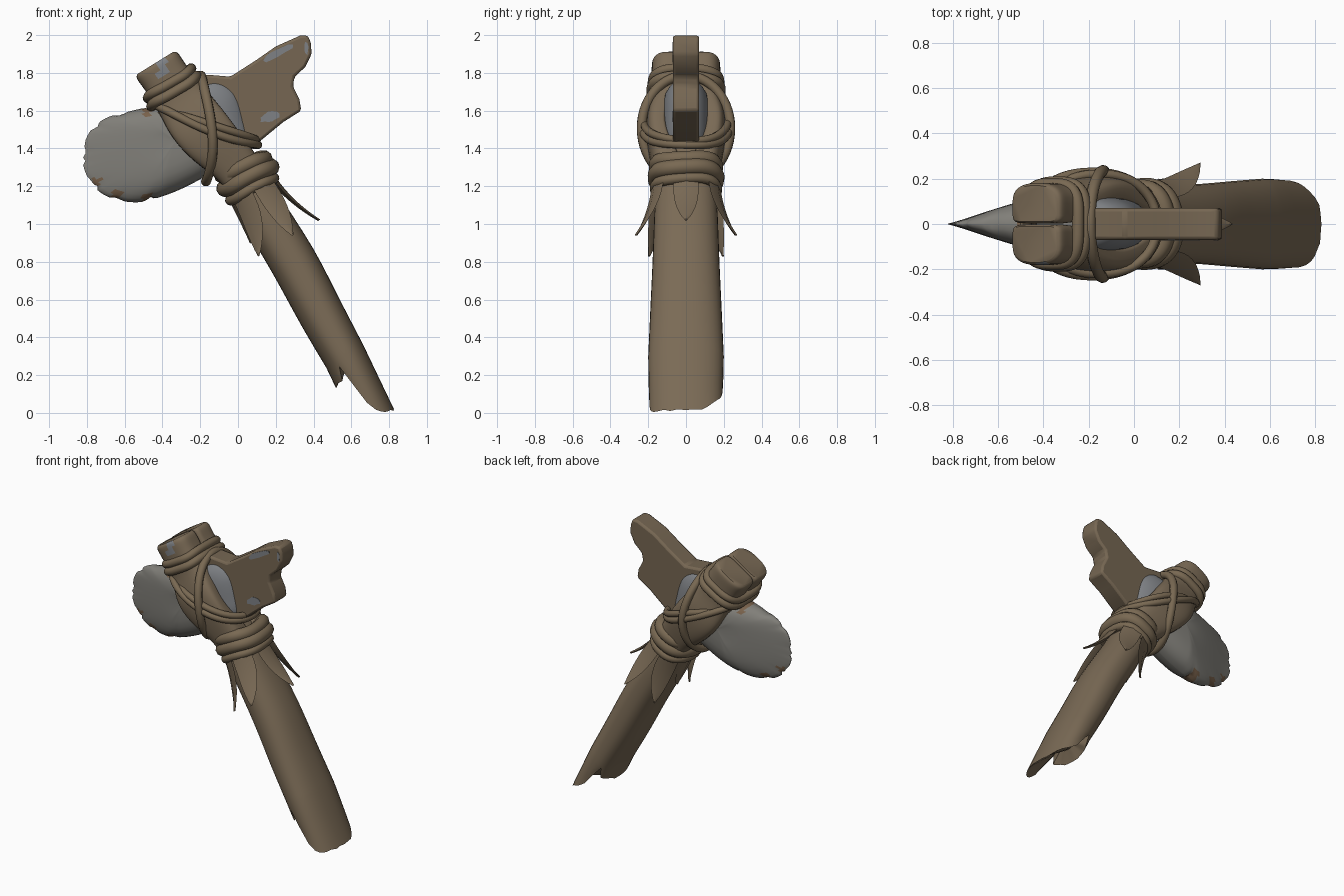
import bpy, bmesh, math, random
from mathutils import Vector

random.seed(4)
cube = bpy.data.objects.get("Cube")
if cube:
    bpy.data.objects.remove(cube)


def material(name, rgb):
    m = bpy.data.materials.new(name)
    m.use_nodes = True
    m.diffuse_color = (*rgb, 1)
    m.node_tree.nodes["Principled BSDF"].inputs["Base Color"].default_value = (*rgb, 1)
    return m


WOOD = material("brown wood", (0.195, 0.145, 0.092))
ROPE = material("brown cord", (0.19, 0.14, 0.085))
HORN = material("dark brown wood", (0.18, 0.134, 0.085))
STONE = material("grey stone", (0.22, 0.213, 0.192))
WORN = material("blue grey wear", (0.21, 0.22, 0.235))
RUST = material("rust brown", (0.19, 0.12, 0.07))

A = Vector((0.5, 0, -0.866))      # down the handle
U = Vector((0.85, 0, 0.527))      # across the handle
Y = Vector((0, 1, 0))


def smooth_path(pts, steps, closed=False):
    """Catmull-Rom interpolation through tuples of any length."""
    pts = [Vector(p) for p in pts]
    n, out = len(pts), []
    at = lambda i: pts[i % n] if closed else pts[max(0, min(n - 1, i))]
    for i in range(n if closed else n - 1):
        a, b, c, d = (at(i + k) for k in (-1, 0, 1, 2))
        for s in range(steps):
            t = s / steps
            out.append(0.5 * (2 * b + (c - a) * t + (2 * a - 5 * b + 4 * c - d) * t ** 2
                              + (3 * b - a - 3 * c + d) * t ** 3))
    return out if closed else out + [pts[-1]]


def finish(bm, name, mats, angle=40):
    bmesh.ops.recalc_face_normals(bm, faces=bm.faces)
    me = bpy.data.meshes.new(name)
    bm.to_mesh(me)
    bm.free()
    for m in mats:
        me.materials.append(m)
    ob = bpy.data.objects.new(name, me)
    bpy.context.collection.objects.link(ob)
    bpy.ops.object.select_all(action="DESELECT")
    ob.select_set(True)
    bpy.context.view_layer.objects.active = ob
    bpy.ops.object.shade_smooth_by_angle(angle=math.radians(angle))
    return ob


def skin(bm, rings):
    """Bridge rings of points with quads and cap both ends."""
    rows = [[bm.verts.new(p) for p in r] for r in rings]
    n = len(rows[0])
    for r, q in zip(rows, rows[1:]):
        for i in range(n):
            bm.faces.new((r[i], r[(i + 1) % n], q[(i + 1) % n], q[i]))
    bm.faces.new(rows[0])
    bm.faces.new(rows[-1])


def rounded(t, power):
    """Point on a unit superellipse."""
    return [math.copysign(abs(v) ** (2 / power), v) for v in (math.cos(t), math.sin(t))]


def section(x, y, z, hu, hy, power, inner=0):
    """Cross-section ring; the half facing y = 0 is squarer when inner is set."""
    pts = []
    for i in range(32):
        t = math.tau * i / 32
        c, s = rounded(t, 7 if inner * math.sin(t) < 0 else power)
        pts.append(Vector((x, y, z)) + U * hu * c + Y * hy * s)
    return pts


# Handle with a broken, notched lower end
sections = [(-0.05, 0, 1.38, 0.09, 0.11), (0.03, 0, 1.24, 0.115, 0.15),
            (0.11, 0, 1.1, 0.12, 0.165), (0.293, 0, 0.8, 0.126, 0.177),
            (0.443, 0, 0.52, 0.122, 0.19), (0.565, 0, 0.3, 0.115, 0.2)]
rings = [section(*p, 2.3) for p in smooth_path(sections, 4)]
last, mid = rings[-1], Vector((0.565, 0, 0.3))
drop = Vector((0.43, 0, -0.9))
reach = []
for i in range(len(last)):
    t = math.tau * i / len(last)
    c = math.cos(t)
    k = max(0, min(1, (c + 0.35) / 0.55))
    s = 0.11 + 0.22 * k * k * (3 - 2 * k) + 0.06 * max(0, c)
    s -= 0.09 * math.exp(-((c + 0.35) / 0.13) ** 2)
    s -= 0.11 * max(0, math.sin(t)) ** 3 * k
    reach.append(s + random.uniform(-0.012, 0.012))
for f in (0.33, 0.66, 1):
    rings.append([p + drop * s * f - Y * p.y * 0.03 * f * f for p, s in zip(last, reach)])
for f, d in ((0.8, 0.85), (0.4, 0.6)):
    rings.append([mid + (p - mid) * f + drop * s * d for p, s in zip(last, reach)])
bm = bmesh.new()
skin(bm, rings)
finish(bm, "handle", [WOOD], 45)

# Two prongs of the split top, bowed around the stone
for side, label in ((-1, "right"), (1, "left")):
    path = [(0.07, 0.08, 1.17, 0.1, 0.075), (0.0, 0.1, 1.29, 0.12, 0.075),
            (-0.13, 0.15, 1.43, 0.145, 0.055), (-0.22, 0.153, 1.54, 0.15, 0.055),
            (-0.31, 0.101, 1.67, 0.135, 0.079), (-0.38, 0.092, 1.77, 0.128, 0.089),
            (-0.425, 0.092, 1.835, 0.128, 0.089), (-0.437, 0.09, 1.853, 0.112, 0.08)]
    rings = [section(x, side * y, z, hu, hy, 2.6, side)
             for x, y, z, hu, hy in smooth_path(path, 5)]
    bm = bmesh.new()
    skin(bm, rings)
    for f in bm.faces:
        c = f.calc_center_median()
        if c.y < -0.13 and ((c.x + 0.4) / 0.028) ** 2 + ((c.z - 1.83) / 0.06) ** 2 < 1:
            f.material_index = 1
    finish(bm, label + "_prong", [WOOD, WORN], 45)

# Stone blade: thick butt tapering to a chipped cutting edge
outline = [(-0.825, 1.35), (-0.79, 1.48), (-0.7, 1.56), (-0.56, 1.6), (-0.4, 1.64),
           (-0.22, 1.73), (-0.1, 1.77), (0.0, 1.71), (0.05, 1.57), (0.06, 1.43),
           (-0.08, 1.31), (-0.25, 1.21), (-0.39, 1.15), (-0.53, 1.115), (-0.68, 1.14),
           (-0.78, 1.22)]
rim = smooth_path(outline, 7, True)
core = Vector((-0.33, 1.44))
chips = [0.018 * max(0, math.sin(i * 0.8) + random.uniform(-0.6, 0.3)) if p.x < -0.4 else 0
         for i, p in enumerate(rim)]
specks = [Vector(p) for p in ((-0.64, 1.155), (-0.48, 1.135), (-0.48, 1.6), (-0.75, 1.22))]
levels = [0.04, 0.25, 0.45, 0.62, 0.76, 0.87, 0.94, 0.98, 1.0]


def stone_ring(f, side):
    pts = []
    for p, chip in zip(rim, chips):
        q = core + (p - core) * f
        thick = 0.13 * min(1, max(0, (q.x + 0.835) / 0.45)) ** 0.9
        y = side * (thick * math.sqrt(1 - f ** 4) + 0.002)
        q += (core - p).normalized() * chip * f ** 14
        pts.append(Vector((q.x, y, q.y)))
    return pts


bm = bmesh.new()
skin(bm, [stone_ring(f, -1) for f in levels] + [stone_ring(f, 1) for f in reversed(levels)])
for f in bm.faces:
    c = f.calc_center_median()
    if c.x > -0.18:
        f.material_index = 2
    elif any((Vector((c.x, c.z)) - s).length < 0.028 for s in specks):
        f.material_index = 1
finish(bm, "stone_blade", [STONE, RUST, WORN], 50)

# Broken plate behind the stone, reaching in between the prongs
shape = [(-0.27, 1.72), (-0.22, 1.79), (-0.16, 1.79), (-0.04, 1.78), (0.1, 1.87), (0.2, 1.94),
         (0.33, 1.998), (0.37, 1.998), (0.385, 1.96), (0.39, 1.9), (0.355, 1.83), (0.3, 1.78),
         (0.29, 1.73), (0.325, 1.66), (0.335, 1.6), (0.24, 1.54), (0.1, 1.425), (-0.05, 1.4)]
bm = bmesh.new()
face = bm.faces.new([bm.verts.new((x, -0.07, z)) for x, z in shape])
ext = bmesh.ops.extrude_face_region(bm, geom=[face])
bmesh.ops.translate(bm, vec=(0, 0.14, 0),
                    verts=[v for v in ext["geom"] if isinstance(v, bmesh.types.BMVert)])
plate = finish(bm, "back_plate", [HORN], 35)
bev = plate.modifiers.new("worn_edges", "BEVEL")
bev.width, bev.segments = 0.014, 2

# Worn patches lying on the front of the plate
for x, z, a, b, tilt in ((0.21, 1.905, 0.105, 0.02, 0.5), (0.17, 1.57, 0.058, 0.028, 0.35),
                         (0.362, 1.93, 0.012, 0.035, 0)):
    bm = bmesh.new()
    loop = []
    for i in range(16):
        t = math.tau * i / 16
        r = random.uniform(0.8, 1.1)
        p, q = a * r * math.cos(t), b * r * math.sin(t)
        loop.append((x + p * math.cos(tilt) - q * math.sin(tilt),
                     z + p * math.sin(tilt) + q * math.cos(tilt)))
    skin(bm, [[Vector((px, -d, pz)) for px, pz in loop] for d in (0.069, 0.0725)])
    finish(bm, "worn_patch", [WORN], 30)


# Cord loops
def cord(name, start, end, depth, radius, bow=0.0, power=2.4):
    """Closed loop seen edge-on between two (x, z) points, reaching depth in y."""
    p, q = Vector((start[0], 0, start[1])), Vector((end[0], 0, end[1]))
    half, mid = (q - p) / 2, (p + q) / 2
    normal = half.cross(Y).normalized()
    cu = bpy.data.curves.new(name, "CURVE")
    cu.dimensions = "3D"
    cu.bevel_depth, cu.bevel_resolution = radius, 3
    sp = cu.splines.new("POLY")
    n = 56
    sp.points.add(n - 1)
    for i in range(n):
        t = math.tau * i / n
        c, s = rounded(t, power)
        lift = bow * math.sin(t) ** 2 + 0.005 * math.sin(3 * t + start[0] * 9)
        sp.points[i].co = (*(mid + half * c + Y * depth * s + normal * lift), 1)
    sp.use_cyclic_u = True
    sp.use_smooth = True
    cu.materials.append(ROPE)
    bpy.context.collection.objects.link(bpy.data.objects.new(name, cu))


cord("lower_wrap_top", (-0.085, 1.255), (0.14, 1.35), 0.156, 0.042)
cord("lower_wrap_middle", (-0.07, 1.185), (0.175, 1.305), 0.16, 0.044)
cord("lower_wrap_bottom", (-0.04, 1.125), (0.19, 1.245), 0.164, 0.028)
cord("upper_wrap_top", (-0.48, 1.67), (-0.245, 1.82), 0.176, 0.027, 0, 3.2)
cord("upper_wrap_bottom", (-0.46, 1.625), (-0.215, 1.78), 0.182, 0.028, 0, 3.2)
cord("standing_loop", (-0.2, 1.785), (-0.165, 1.225), 0.235, 0.026, 0.045, 2)
cord("cross_loop_front", (-0.46, 1.64), (0.105, 1.415), 0.228, 0.022, -0.02, 2.2)
cord("cross_loop_back", (-0.42, 1.59), (0.1, 1.44), 0.22, 0.021, 0.02, 2.2)

# Pointed bark strips peeling out below the wrap
strips = [(0, (0.43, 0, 1.02)), (60, (0.29, 0.265, 0.94)), (-60, (0.29, -0.265, 0.94)),
          (122, (0.11, 0.195, 0.83)), (-122, (0.11, -0.195, 0.83)), (180, (0.07, 0, 0.9))]
for deg, tip in strips:
    t = math.radians(deg)
    base = Vector((0.08, 0, 1.18)) + U * 0.12 * math.cos(t) + Y * 0.175 * math.sin(t)
    out = (U * math.cos(t) + Y * math.sin(t)).normalized()
    ctrl, tip = base + A * 0.16 + out * 0.015, Vector(tip)
    wide = A.cross(out).normalized()
    bm = bmesh.new()
    rings = []
    for i in range(9):
        f = i / 8
        p = base * (1 - f) ** 2 + ctrl * 2 * f * (1 - f) + tip * f * f
        w = 0.06 * (1 - f ** 2.4) * (1 + 0.25 * f) + 0.005
        th = 0.018 * (1 - 0.6 * f)
        rings.append([p - wide * w, p + out * th, p + wide * w, p - out * th])
    skin(bm, rings)
    finish(bm, "bark_strip", [WOOD], 50)
